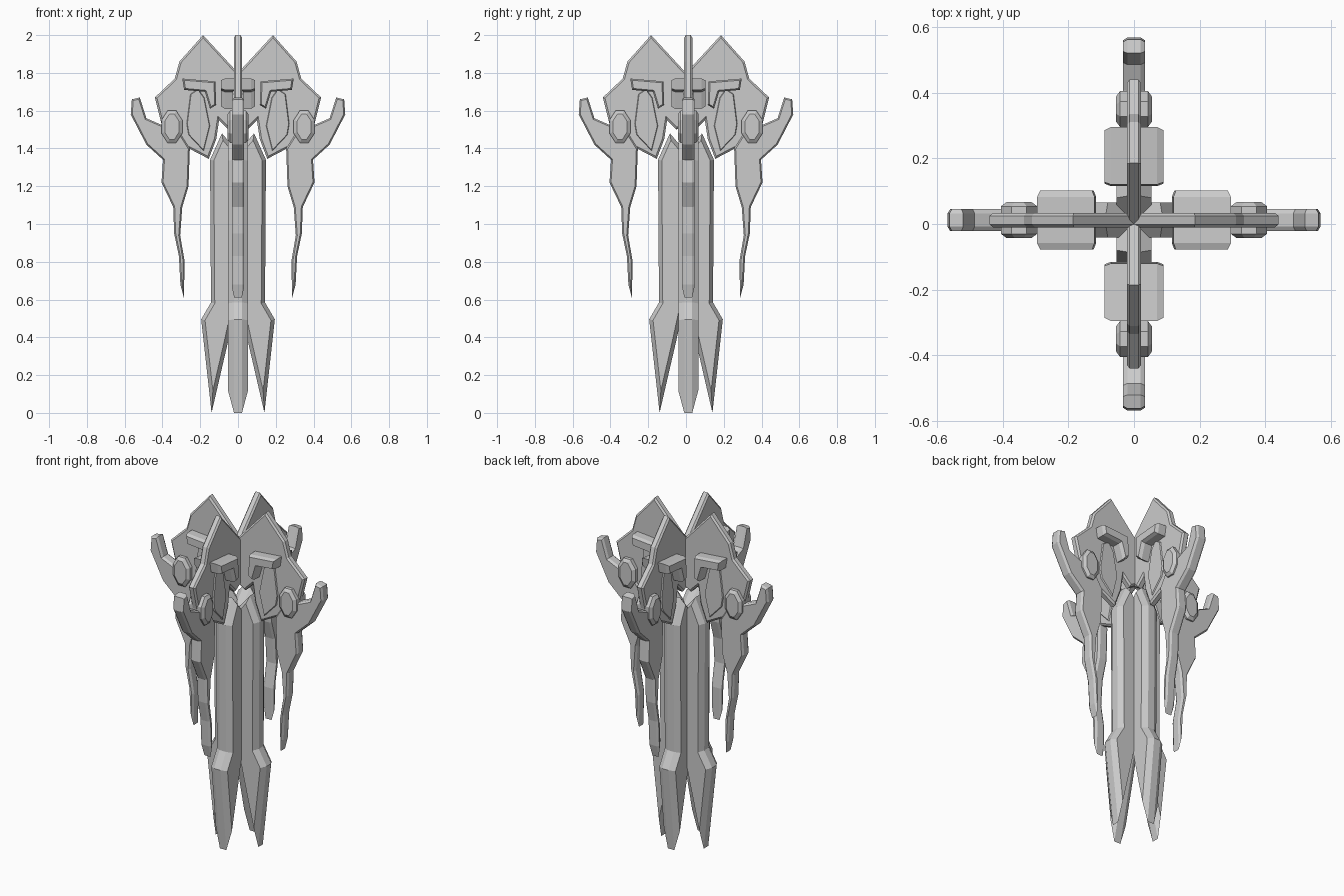
import bpy, bmesh, math
from mathutils import Matrix, Vector

if "Cube" in bpy.data.objects:
    bpy.data.objects.remove(bpy.data.objects["Cube"])


def add_plate(bm, outline, rim, face, inset):
    """Extruded x-z outline: rim and face are half thicknesses, joined by a chamfer."""
    front = [bm.verts.new((x, -rim, z)) for x, z in outline]
    back = [bm.verts.new((x, rim, z)) for x, z in outline]
    n = len(outline)
    caps = [bm.faces.new(front), bm.faces.new(back[::-1])]
    sides = [bm.faces.new((front[i], back[i], back[(i + 1) % n], front[(i + 1) % n]))
             for i in range(n)]
    bmesh.ops.recalc_face_normals(bm, faces=caps + sides)
    for cap in caps:
        bmesh.ops.inset_region(bm, faces=[cap], thickness=inset, depth=0,
                               use_even_offset=True, use_boundary=True)
        for v in cap.verts:
            v.co.y = math.copysign(face, v.co.y)


def four_fold(name, outline, rim, face, inset):
    """Repeat one part around the vertical axis on all four fins."""
    bm = bmesh.new()
    for k in range(4):
        part = bmesh.new()
        add_plate(part, outline, rim, face, inset)
        part.transform(Matrix.Rotation(k * math.pi / 2, 4, 'Z'))
        if k % 2 == 0:
            part.transform(Matrix.Translation(Vector((0, 0.012, 0))))
        tmp = bpy.data.meshes.new("part")
        part.to_mesh(tmp)
        part.free()
        bm.from_mesh(tmp)
        bpy.data.meshes.remove(tmp)
    mesh = bpy.data.meshes.new(name)
    bm.to_mesh(mesh)
    bm.free()
    obj = bpy.data.objects.new(name, mesh)
    bpy.context.collection.objects.link(obj)
    return obj


# Head plates with twin peaks and a jagged mouth
four_fold("head_plates", [
    (0, 1.80), (0.185, 2.0), (0.31, 1.86), (0.335, 1.77), (0.44, 1.67),
    (0.405, 1.53), (0.37, 1.45), (0.26, 1.40), (0.155, 1.345), (0.115, 1.45),
    (0.10, 1.55), (0.05, 1.50), (0, 1.53)], 0.013, 0.022, 0.01)

# Long lower blades
four_fold("blades", [
    (0, 1.38), (0.085, 1.48), (0.148, 1.34), (0.143, 0.585), (0.195, 0.495),
    (0.14, 0.0), (0.052, 0.38), (0, 0.62)], 0.021, 0.053, 0.02)

# Side horns running down into wavy tendrils
four_fold("horns_and_tendrils", [
    (0.52, 1.67), (0.562, 1.66), (0.568, 1.58), (0.485, 1.42), (0.397, 1.34),
    (0.405, 1.22), (0.343, 1.09), (0.338, 0.95), (0.313, 0.83), (0.305, 0.68),
    (0.287, 0.61), (0.282, 0.80), (0.306, 0.94), (0.295, 1.09), (0.262, 1.20),
    (0.255, 1.40), (0.33, 1.52), (0.405, 1.525), (0.485, 1.56)],
    0.02, 0.033, 0.008)

# Raised cheek panels
four_fold("cheek_panels", [
    (0.175, 1.67), (0.21, 1.72), (0.255, 1.69), (0.275, 1.53), (0.265, 1.47),
    (0.18, 1.38), (0.145, 1.52)], 0.015, 0.029, 0.007)

# Heavy hooked brows
four_fold("brows", [
    (0.12, 1.755), (0.295, 1.77), (0.285, 1.71), (0.175, 1.70),
    (0.148, 1.61), (0.115, 1.63)], 0.07, 0.09, 0.008)

# Faceted ear studs
four_fold("ear_studs", [
    (0.35 + 0.06 * math.cos(a), 1.515 + 0.092 * math.sin(a))
    for a in [math.pi / 8 + i * math.pi / 4 for i in range(8)]], 0.042, 0.055, 0.018)
